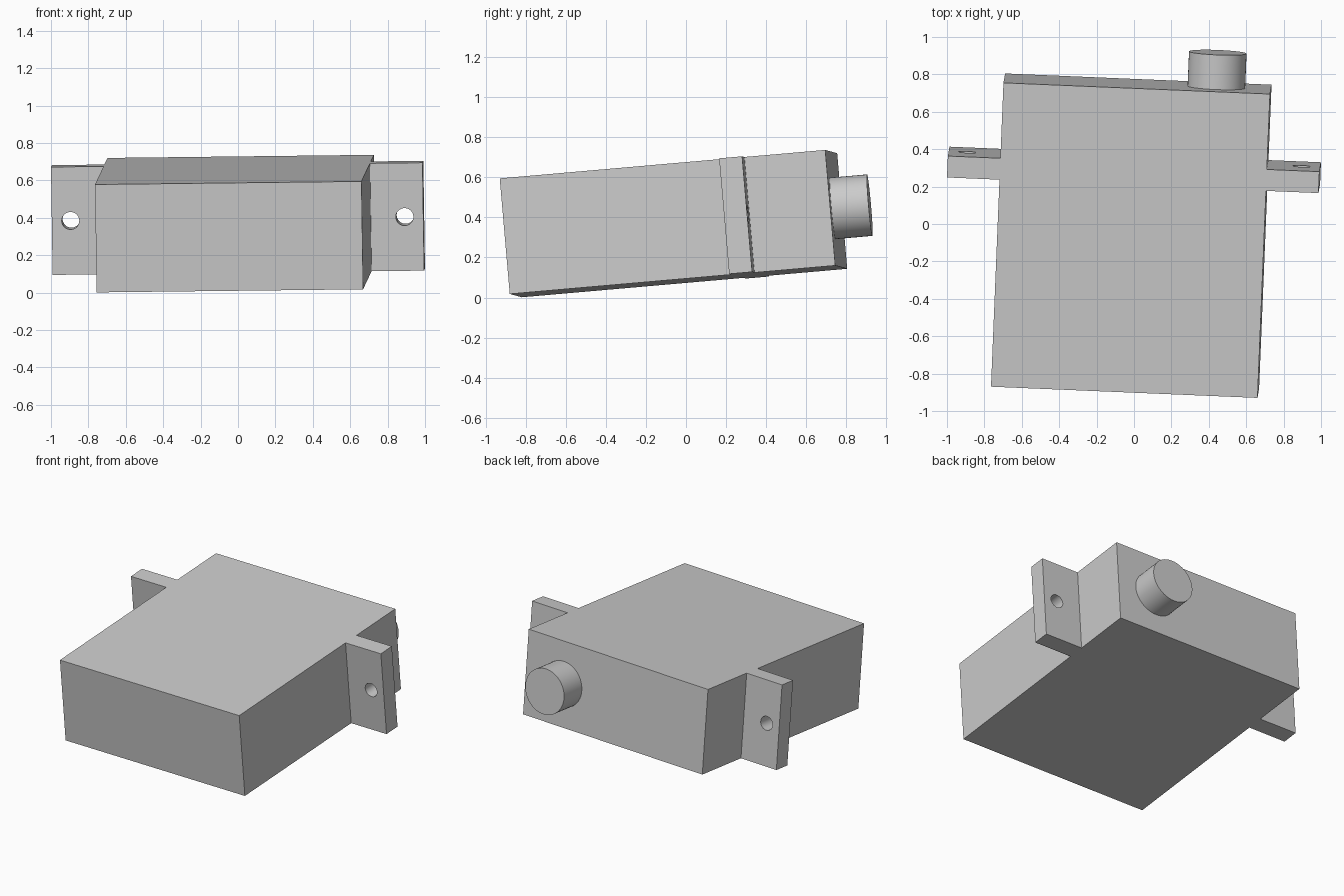
import bpy, bmesh
from math import radians
from mathutils import Matrix, Vector

cube = bpy.data.objects.get("Cube")
if cube:
    bpy.data.objects.remove(cube, do_unlink=True)

# One grey for the whole unit
grey = bpy.data.materials.new("plain grey")
grey.use_nodes = True
colour = (0.6, 0.6, 0.6, 1)
grey.diffuse_color = colour
grey.node_tree.nodes["Principled BSDF"].inputs["Base Color"].default_value = colour

# The whole unit sits slightly tilted and turned
x_axis = Vector((0.9991, -0.042, 0.0116)).normalized()
y_axis = Vector((0.0395, 0.9953, 0.087))
y_axis = (y_axis - x_axis * y_axis.dot(x_axis)).normalized()
z_axis = x_axis.cross(y_axis)
tilt = Matrix((x_axis, y_axis, z_axis)).transposed().to_4x4()
tilt.translation = (-0.0145, -0.0625, 0.369)

HALF_W, HALF_D, HALF_H = 0.713, 0.816, 0.2895
EAR_X, EAR_FRONT, EAR_BACK = 0.994, 0.296, 0.411


def add_object(name, bm):
    bmesh.ops.recalc_face_normals(bm, faces=bm.faces)
    mesh = bpy.data.meshes.new(name)
    bm.to_mesh(mesh)
    bm.free()
    mesh.materials.append(grey)
    obj = bpy.data.objects.new(name, mesh)
    bpy.context.collection.objects.link(obj)
    obj.matrix_world = tilt
    return obj


def cylinder_along_y(name, x, y0, y1, radius):
    bm = bmesh.new()
    place = Matrix.Translation((x, (y0 + y1) / 2, 0)) @ Matrix.Rotation(radians(90), 4, "X")
    bmesh.ops.create_cone(bm, cap_ends=True, segments=48, radius1=radius,
                          radius2=radius, depth=y1 - y0, matrix=place)
    for face in bm.faces:
        face.smooth = len(face.verts) == 4
    return add_object(name, bm)


# Case with mounting ears: one plan profile, extruded upward
half = [(HALF_W, -HALF_D), (HALF_W, EAR_FRONT), (EAR_X, EAR_FRONT),
        (EAR_X, EAR_BACK), (HALF_W, EAR_BACK), (HALF_W, HALF_D)]
profile = half + [(-x, y) for x, y in reversed(half)]
bm = bmesh.new()
base = bm.faces.new([bm.verts.new((x, y, -HALF_H)) for x, y in profile])
extruded = bmesh.ops.extrude_face_region(bm, geom=[base], use_keep_orig=True)
top = [v for v in extruded["geom"] if isinstance(v, bmesh.types.BMVert)]
bmesh.ops.translate(bm, verts=top, vec=(0, 0, 2 * HALF_H))
case = add_object("case_with_ears", bm)

# Screw hole through each ear
for side, x in (("left", 0.894), ("right", -0.894)):
    cutter = cylinder_along_y(side + "_hole_cutter", x, EAR_FRONT - 0.1, EAR_BACK + 0.1, 0.047)
    cutter.hide_render = True
    cutter.hide_viewport = True
    cut = case.modifiers.new(side + "_screw_hole", "BOOLEAN")
    cut.operation = "DIFFERENCE"
    cut.solver = "EXACT"
    cut.object = cutter

# Output shaft on the back, offset to the left
shaft = cylinder_along_y("output_shaft", 0.422, HALF_D - 0.02, 1.002, 0.154)
bpy.ops.object.select_all(action="DESELECT")
shaft.select_set(True)
bpy.context.view_layer.objects.active = shaft
bpy.ops.object.shade_smooth_by_angle()
